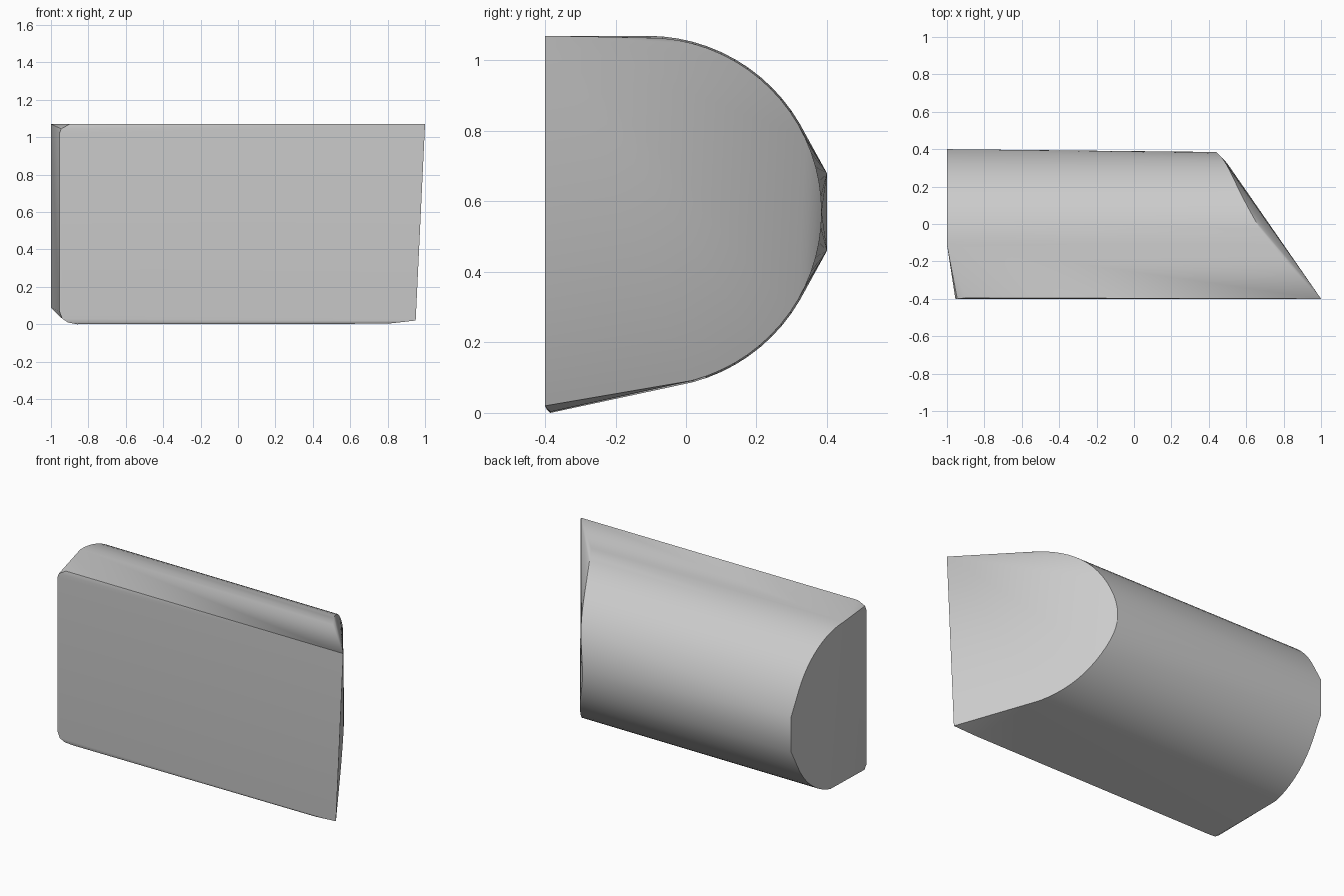
import bpy
import bmesh
from math import sin, cos, radians

cube = bpy.data.objects.get("Cube")
if cube:
    bpy.data.objects.remove(cube, do_unlink=True)

grey = bpy.data.materials.new("plain_grey")
grey.use_nodes = True
colour = (0.6, 0.6, 0.6, 1)
grey.diffuse_color = colour
grey.node_tree.nodes["Principled BSDF"].inputs["Base Color"].default_value = colour


def arc(angle, radius=0.5):
    """Point (y, z) on the rounded back."""
    a = radians(angle)
    return -0.11 + radius * cos(a), 0.57 + radius * sin(a)


def slant(y, z):
    """Where the slanted end lies in x."""
    return 0.975 + 0.048 * (z - 0.55) - 0.633 * (y + 0.4)


points = []

# Straight end: rounded outline with a flat at the back
for angle in list(range(90, 25, -5)) + list(range(-30, -80, -5)):
    points.append((-1, *arc(angle)))
points += [(-1, 0.4, 0.68), (-1, 0.4, 0.46)]

# Slanted end: outline follows the slope, its upper rim eased back
for angle in range(90, -80, -5):
    y, z = arc(angle, 0.495)
    ease = 0.09 * max(0, sin(radians(angle))) ** 1.5
    tip = 0.04 * max(0, cos(radians(angle))) ** 12
    points.append((slant(y, z) - ease - tip, y, z))

# Flat front: square at the slanted end, softened at the other
points += [(1, -0.4, 1.07), (0.95, -0.4, 0.02), (0.8, -0.385, 0.003)]
points += [(-0.955, -0.4, 1.02), (-0.945, -0.4, 1.045), (-0.9, -0.395, 1.07),
           (-0.955, -0.4, 0.07), (-0.94, -0.4, 0.03), (-0.91, -0.395, 0.01),
           (-0.86, -0.385, 0)]

# Wrap the outlines in one closed solid
bm = bmesh.new()
for p in points:
    bm.verts.new(p)
hull = bmesh.ops.convex_hull(bm, input=bm.verts[:])
loose = {g for g in hull["geom_interior"] + hull["geom_unused"]
         if isinstance(g, bmesh.types.BMVert)}
bmesh.ops.delete(bm, geom=list(loose), context="VERTS")
bmesh.ops.dissolve_limit(bm, angle_limit=radians(0.5), verts=bm.verts[:], edges=bm.edges[:])
bmesh.ops.recalc_face_normals(bm, faces=bm.faces[:])

mesh = bpy.data.meshes.new("rounded_block")
bm.to_mesh(mesh)
bm.free()
mesh.materials.append(grey)
block = bpy.data.objects.new("rounded_block", mesh)
bpy.context.collection.objects.link(block)

bpy.ops.object.select_all(action="DESELECT")
block.select_set(True)
bpy.context.view_layer.objects.active = block
bpy.ops.object.shade_smooth_by_angle(angle=radians(30))
